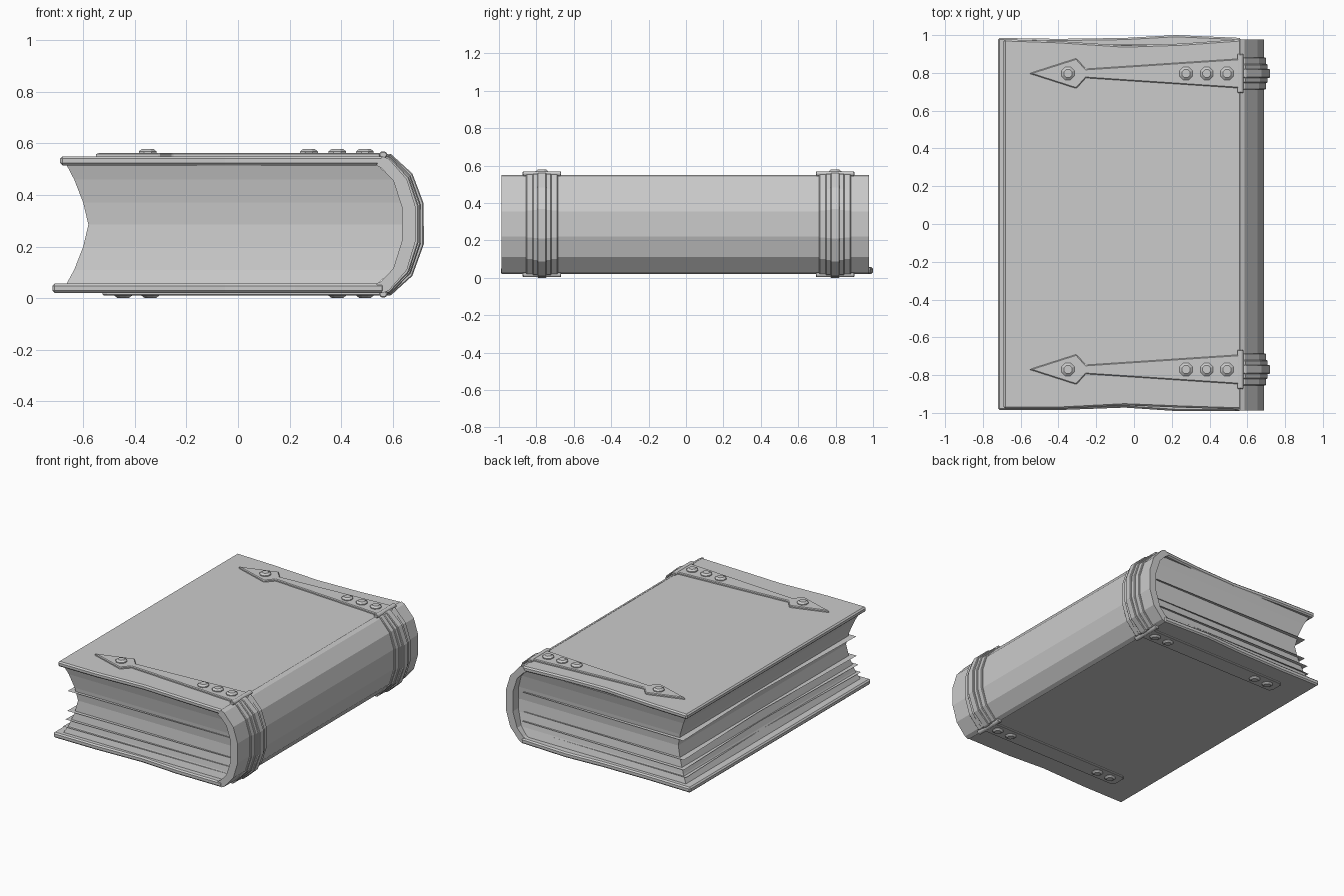
import bpy, bmesh, math
from mathutils import Vector

if "Cube" in bpy.data.objects:
    bpy.data.objects.remove(bpy.data.objects["Cube"])


def finish(name, bm, bevel=0.0):
    bmesh.ops.recalc_face_normals(bm, faces=bm.faces)
    me = bpy.data.meshes.new(name)
    bm.to_mesh(me)
    bm.free()
    ob = bpy.data.objects.new(name, me)
    bpy.context.collection.objects.link(ob)
    if bevel:
        m = ob.modifiers.new("edge_bevel", 'BEVEL')
        m.width, m.segments = bevel, 1
        m.limit_method, m.angle_limit = 'ANGLE', math.radians(40)
    return ob


def loft(name, loops, bevel=0.0):
    """Skin a list of equal-length point loops and cap both ends."""
    bm = bmesh.new()
    rows = [[bm.verts.new(p) for p in loop] for loop in loops]
    n = len(rows[0])
    for a, b in zip(rows, rows[1:]):
        for i in range(n):
            j = (i + 1) % n
            bm.faces.new((a[i], a[j], b[j], b[i]))
    bm.faces.new(rows[0])
    bm.faces.new(rows[-1])
    return finish(name, bm, bevel)


def slab(name, pts, z0, z1, bevel=0.0):
    return loft(name, [[(x, y, z) for x, y in pts] for z in (z0, z1)], bevel)


# Covers with worn, wavy head and tail edges
def cover(name, head, tail, z0, z1):
    slab(name, tail + head[::-1], z0, z1, 0.009)


cover("top_cover",
      [(-0.69, 0.978), (-0.4, 0.968), (-0.05, 0.945), (0.25, 0.955), (0.567, 0.978)],
      [(-0.69, -0.978), (-0.4, -0.978), (-0.05, -0.96), (0.25, -0.972), (0.567, -0.982)],
      0.515, 0.55)
cover("bottom_cover",
      [(-0.72, 0.985), (-0.4, 0.98), (-0.05, 0.985), (0.22, 1.0), (0.567, 0.985)],
      [(-0.72, -0.985), (-0.4, -0.985), (-0.05, -0.972), (0.22, -0.99), (0.567, -0.99)],
      0.02, 0.057)

# Rounded spine, faceted shell
outer = [(0.56, 0.55), (0.585, 0.54), (0.655, 0.46), (0.688, 0.355),
         (0.688, 0.22), (0.655, 0.11), (0.585, 0.03), (0.56, 0.02)]
inner = [(0.535, 0.515), (0.555, 0.505), (0.602, 0.455), (0.635, 0.355),
         (0.635, 0.22), (0.602, 0.115), (0.555, 0.065), (0.535, 0.057)]
shell = outer + inner[::-1]
loft("spine", [[(x, y, z) for x, z in shell] for y in (-0.987, 0.978)])

# Page block: hollow fore edge, slightly dished ends
levels = [(0.055, -0.665, 0.54, 0.95), (0.11, -0.635, 0.602, 0.935),
          (0.2, -0.6, 0.637, 0.92), (0.285, -0.58, 0.637, 0.913),
          (0.37, -0.6, 0.637, 0.92), (0.46, -0.635, 0.602, 0.935),
          (0.517, -0.665, 0.54, 0.95)]
loft("page_block", [[(l, -y, z), (r, -y, z), (r, y, z), (l, y, z)]
                    for z, l, r, y in levels])

# Loose single leaves sticking out of the block
for i, (z, left, y0, y1) in enumerate([(0.1, -0.665, -0.955, 0.95), (0.15, -0.65, -0.95, 0.955),
                                       (0.21, -0.64, -0.945, 0.94), (0.345, -0.64, -0.94, 0.945)]):
    bm = bmesh.new()
    bm.faces.new([bm.verts.new(p) for p in
                  [(left, y0, z), (0.59, y0 + 0.015, z), (0.59, y1 - 0.015, z),
                   (left, y1, z), (left + 0.025, 0.1, z)]])
    finish(f"loose_leaf_{i}", bm)


# Rivet: chamfered octagonal button, d = +1 up or -1 down
def rivet(name, x, y, z, d):
    ring = lambda r, h: [(x + r * math.cos(math.pi * (k + .5) / 4),
                          y + r * math.sin(math.pi * (k + .5) / 4), z + d * h) for k in range(8)]
    loft(name, [ring(0.037, 0), ring(0.037, 0.008), ring(0.023, 0.018)])


# Strap layer around the spine, thinning towards both ends
def wrap(name, y, half, height, end):
    c = Vector((0.5, 0.285))
    lift = []
    for i, p in enumerate(outer):
        p = Vector(p)
        t = math.sin(math.pi * i / (len(outer) - 1))
        lift.append(p + (p - c).normalized() * (end + (height - end) * min(1, 1.15 * t)))
    base = [Vector(p) + (c - Vector(p)).normalized() * 0.01 for p in outer]
    prof = lift + base[::-1]
    loft(name, [[(p.x, yy, p.y) for p in prof] for yy in (y - half, y + half)], 0.004)


# Two sets of metal fittings
for tag, y in (("rear", 0.797), ("front", -0.77)):
    half = [(-0.305, 0.08), (-0.255, 0.024), (0.56, 0.078)]
    arrow = ([(-0.555, y)] + [(x, y - w) for x, w in half]
             + [(x, y + w) for x, w in half[::-1]])
    slab(f"{tag}_top_strap", arrow, 0.545, 0.563, 0.005)
    for i, x in enumerate((-0.35, 0.275, 0.385, 0.492)):
        rivet(f"{tag}_top_rivet_{i}", x, y, 0.561, 1)

    low = [(-0.525, y - 0.04), (-0.505, y - 0.06), (0.56, y - 0.06),
           (0.56, y + 0.06), (-0.505, y + 0.06), (-0.525, y + 0.04)]
    slab(f"{tag}_bottom_strap", low, 0.011, 0.025, 0.004)
    for i, x in enumerate((-0.445, -0.34, 0.385, 0.492)):
        rivet(f"{tag}_bottom_rivet_{i}", x, y, 0.018, -1)

    wrap(f"{tag}_spine_band", y, 0.085, 0.012, 0.006)
    wrap(f"{tag}_spine_band_middle", y, 0.05, 0.021, 0.008)
    wrap(f"{tag}_spine_band_ridge", y, 0.024, 0.034, 0.008)

    # Hinge bars where the straps meet the spine band
    for side, z in (("top", 0.556), ("bottom", 0.016)):
        hexa = [(0.563 + 0.018 * math.cos(k * math.pi / 3),
                 z + 0.015 * math.sin(k * math.pi / 3)) for k in range(6)]
        loft(f"{tag}_{side}_hinge_bar",
             [[(x, yy, zz) for x, zz in hexa] for yy in (y - 0.103, y + 0.103)], 0.004)
